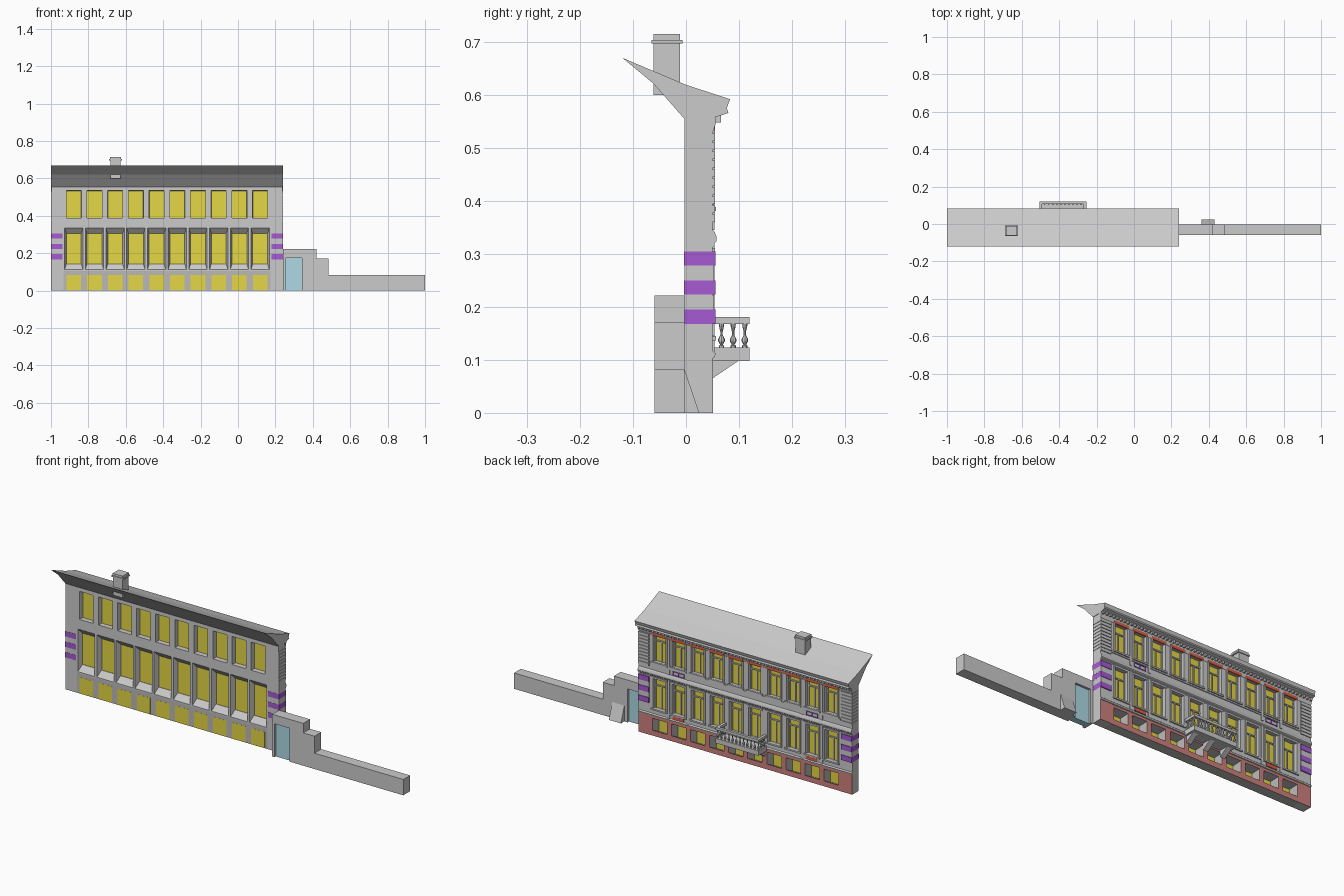
import bpy, bmesh, math

if "Cube" in bpy.data.objects:
    bpy.data.objects.remove(bpy.data.objects["Cube"])

def mat(name, c):
    m = bpy.data.materials.new(name)
    m.diffuse_color = (*c, 1)
    m.use_nodes = True
    m.node_tree.nodes["Principled BSDF"].inputs["Base Color"].default_value = m.diffuse_color
    return m

YELLOW = mat("glass_yellow", (0.78, 0.68, 0.06))
BRICK = mat("plinth_red", (0.62, 0.22, 0.21))
RED = mat("panel_red", (0.7, 0.12, 0.07))
PURPLE = mat("band_purple", (0.38, 0.1, 0.65))
BLUE = mat("door_blue", (0.42, 0.7, 0.78))

def finish(name, bm, *mats):
    bmesh.ops.remove_doubles(bm, verts=bm.verts, dist=1e-5)
    bmesh.ops.recalc_face_normals(bm, faces=bm.faces)
    me = bpy.data.meshes.new(name)
    bm.to_mesh(me)
    bm.free()
    for m in mats:
        me.materials.append(m)
    ob = bpy.data.objects.new(name, me)
    bpy.context.collection.objects.link(ob)
    return ob

def prism_into(bm, prof, x0, x1):
    """Extrude a (y, z) profile along x."""
    a = [bm.verts.new((x0, y, z)) for y, z in prof]
    b = [bm.verts.new((x1, y, z)) for y, z in prof]
    n = len(prof)
    bm.faces.new(a)
    bm.faces.new(b[::-1])
    for i in range(n):
        bm.faces.new((a[i], b[i], b[(i + 1) % n], a[(i + 1) % n]))

def prism(name, prof, spans, *mats):
    bm = bmesh.new()
    for x0, x1 in spans:
        prism_into(bm, prof, x0, x1)
    return finish(name, bm, *mats)

def boxes(name, items, *mats):
    """Each item is x0, x1, y0, y1, z0, z1."""
    bm = bmesh.new()
    for x0, x1, y0, y1, z0, z1 in items:
        prism_into(bm, [(y0, z0), (y1, z0), (y1, z1), (y0, z1)], x0, x1)
    return finish(name, bm, *mats)

X0, X1, YB, YF = -1.0, 0.24, -0.003, 0.05
MID = (X0 + X1) / 2
PITCH = 0.1107
XC = [-0.878 + i * PITCH for i in range(10)]
L, R = XC[0] - PITCH / 2, XC[-1] + PITCH / 2

def rect(bm, xc, w, z0, z1, y):
    return [bm.verts.new((xc + sx * w / 2, y, z))
            for sx, z in ((-1, z0), (1, z0), (1, z1), (-1, z1))]

def wall_row(name, z0, z1, loops, mats=()):
    """Wall strip with one splayed opening per bay; loops = (width, z0, z1, y) from facade inwards."""
    bm = bmesh.new()
    for xc in XC:
        rings = [rect(bm, xc, PITCH, z0, z1, YF)]
        rings += [rect(bm, xc, *l) for l in loops]
        rings.append(rect(bm, xc, PITCH, z0, z1, YB))
        for k in range(len(rings) - 1):
            a, b = rings[k], rings[k + 1]
            for i in range(4):
                j = (i + 1) % 4
                f = bm.faces.new((a[i], a[j], b[j], b[i]))
                f.material_index = 1 if (k == 0 and mats) else 0
        a, b = rings[0], rings[-1]
        bm.faces.new((a[0], a[1], b[1], b[0]))
        bm.faces.new((a[2], a[3], b[3], b[2]))
    finish(name, bm, *mats)

# Wall with three rows of openings
GREY = mat("plain_grey", (0.5, 0.49, 0.48))
wall_row("ground_wall", 0, 0.105, [(0.084, 0.028, 0.09, YF), (0.078, 0.002, 0.085, YB)], (GREY, BRICK))
wall_row("middle_wall", 0.105, 0.345, [(0.072, 0.145, 0.302, YF), (0.076, 0.142, 0.305, 0.03),
                                       (0.08, 0.142, 0.307, 0.022), (0.098, 0.112, 0.335, YB)])
wall_row("upper_wall", 0.345, 0.557, [(0.072, 0.39, 0.528, YF), (0.078, 0.388, 0.533, 0.028),
                                      (0.08, 0.388, 0.535, YB)])
e = 0.002
boxes("end_walls", [(X0 + e, L, YB, YF, 0, 0.557), (R, X1 - e, YB, YF, 0, 0.557),
                    (X0, X0 + e, YB, YF, 0, 0.168), (X1 - e, X1, YB, YF, 0, 0.168),
                    (X0, X0 + e, YB, YF, 0.305, 0.36), (X1 - e, X1, YB, YF, 0.305, 0.36)])
boxes("plinth_ends", [(X0, L, YF, YF + 0.001, 0, 0.105), (R, X1, YF, YF + 0.001, 0, 0.105)], BRICK)

# Glass
boxes("ground_glass", [(x - 0.039, x + 0.039, YB - 0.0005, YB + 0.002, 0, 0.085) for x in XC], YELLOW)
boxes("middle_glass", [(x - 0.041, x + 0.041, 0.024, 0.028, 0.14, 0.308) for x in XC], YELLOW)
boxes("upper_glass", [(x - 0.04, x + 0.04, 0.024, 0.028, 0.388, 0.534) for x in XC], YELLOW)

# Mullions, transoms, surrounds and sills on the facade
mull, sur, sills = [], [], []
for x in XC:
    for z0, z1, zt in ((0.142, 0.305, 0.258), (0.388, 0.532, 0.492)):
        mull += [(x - 0.003, x + 0.003, 0.028, 0.033, z0, zt),
                 (x - 0.038, x + 0.038, 0.028, 0.034, zt, zt + 0.006)]
        for s in (-1, 1):
            a, b = sorted((x + s * 0.036, x + s * 0.045))
            sur.append((a, b, YF - 0.002, 0.054, z0 + 0.004, z1 + 0.002))
            a, b = sorted((x + s * 0.032, x + s * 0.038))
            mull.append((a, b, 0.028, 0.033, z0, z1))
    sur.append((x - 0.045, x + 0.045, YF - 0.002, 0.055, 0.302, 0.311))
    for z in (0.137, 0.381):
        sills.append((x - 0.047, x + 0.047, YF - 0.002, 0.057, z, z + 0.008))
boxes("window_bars", mull)
boxes("window_surrounds", sur)
boxes("window_sills", sills)
boxes("red_lintels", [(x - 0.043, x + 0.043, YF - 0.002, 0.055, 0.528, 0.545) for x in XC], RED)

# Ornament panels in the second bay from each end
PX = (XC[1], XC[8])
boxes("red_panels", [(x - 0.032, x + 0.032, YF, 0.054, 0.118, 0.135) for x in PX], RED)
purple = []
for x in PX:
    purple += [(x - 0.034, x + 0.034, YF, 0.054, z, z + 0.003) for z in (0.347, 0.366)]
    purple += [(x + d - 0.0015, x + d + 0.0015, YF, 0.054, 0.347, 0.369) for d in (-0.0325, 0, 0.0325)]
boxes("purple_ornaments", purple, PURPLE)
boxes("bay_pilasters", [(x + s * 0.0553 - 0.006, x + s * 0.0553 + 0.006, YF - 0.002, 0.0535, z0, z1)
                        for x in PX for s in (-1, 1) for z0, z1 in ((0.115, 0.315), (0.345, 0.53))])

# String courses
full = [(X0, X1)]
prism("base_course", [(YF, 0.103), (0.054, 0.105), (0.056, 0.112), (YF, 0.117)], full)
prism("string_course", [(YF, 0.312), (0.054, 0.316), (0.054, 0.32), (0.058, 0.324),
                        (0.058, 0.331), (0.054, 0.342), (YF, 0.345)], full)
prism("sill_course", [(YF, 0.371), (0.0535, 0.372), (0.0535, 0.379), (YF, 0.381)], [(L, R)])

# Corner quoins
ends = ((X0, X0 + 0.062), (X1 - 0.062, X1))
boxes("purple_quoins", [(a, b, YB - 0.001, 0.0555, z, z + 0.027)
                        for a, b in ends for z in (0.168, 0.223, 0.278)], PURPLE)
boxes("grey_quoins", [(a, b, YB, 0.053, z, z + 0.0275)
                      for a, b in ends for z in (0.1953, 0.2503)])
boxes("upper_quoins", [(a, b, YB, 0.0545, 0.36 + i * 0.017, 0.374 + i * 0.017)
                       for a, b in ends for i in range(10)])

# Roof with cornice, and dentils
prism("roof", [(-0.12, 0.67), (-0.002, 0.62), (0.083, 0.592), (0.077, 0.575), (0.08, 0.566), (0.055, 0.558),
               (0.057, 0.55), (0.052, 0.532), (YF, 0.53), (0.045, 0.555), (YB, 0.555), (-0.062, 0.622)], full)
boxes("dentils", [(X0 + 0.005 + i * 0.0207, X0 + 0.015 + i * 0.0207, YF, 0.066, 0.548, 0.563)
                  for i in range(60)])

# Chimney
cx, cy = -0.655, -0.036
boxes("chimney", [(cx - w, cx + w, cy - d, cy + d, z0, z1) for w, d, z0, z1 in
                  ((0.028, 0.025, 0.6, 0.698), (0.034, 0.029, 0.697, 0.704), (0.029, 0.025, 0.704, 0.715))])

# Balcony slab, brackets, rail
bx0, bx1 = MID - 0.125, MID + 0.125
boxes("balcony_slab", [(bx0, bx1, YF, 0.12, 0.098, 0.123)])
prism("balcony_brackets", [(YF, 0.065), (0.1, 0.099), (YF, 0.099)],
      [(MID + d - 0.014, MID + d + 0.014) for d in (-0.1, 0, 0.1)])
boxes("balcony_rail", [(bx0, bx1, 0.106, 0.12, 0.168, 0.181),
                       (bx0, bx0 + 0.014, YF, 0.106, 0.168, 0.181),
                       (bx1 - 0.014, bx1, YF, 0.106, 0.168, 0.181)])

# Turned balusters
prof = [(0.005, 0.123), (0.005, 0.127), (0.0025, 0.129), (0.0062, 0.135), (0.0062, 0.139),
        (0.0022, 0.147), (0.0022, 0.153), (0.0045, 0.163), (0.005, 0.168)]
spots = [(bx0 + 0.007 + i * 0.236 / 11, 0.111) for i in range(12)]
spots += [(x, y) for x in (bx0 + 0.007, bx1 - 0.007) for y in (0.067, 0.089)]
bm = bmesh.new()
for px, py in spots:
    rings = [[bm.verts.new((px + r * math.cos(t * math.pi / 4), py + r * math.sin(t * math.pi / 4), z))
              for t in range(8)] for r, z in prof]
    for a, b in zip(rings, rings[1:]):
        for i in range(8):
            bm.faces.new((a[i], a[(i + 1) % 8], b[(i + 1) % 8], b[i]))
finish("balusters", bm)

# Stepped garden wall with door and buttress
fy0, fy1 = -0.059, YB
boxes("garden_wall", [(x0, x1, fy0, fy1, z0, z1) for x0, x1, z0, z1 in
                      ((X1, 0.253, 0, 0.222), (0.253, 0.341, 0.175, 0.222), (0.341, 0.42, 0, 0.222),
                       (0.42, 0.485, 0, 0.172), (0.485, 1.0, 0, 0.083))])
boxes("garden_door", [(0.253, 0.341, -0.048, -0.015, 0, 0.175)], BLUE)
prism("buttress", [(YB, 0), (0.025, 0), (YB, 0.083)], [(0.36, 0.43)])
